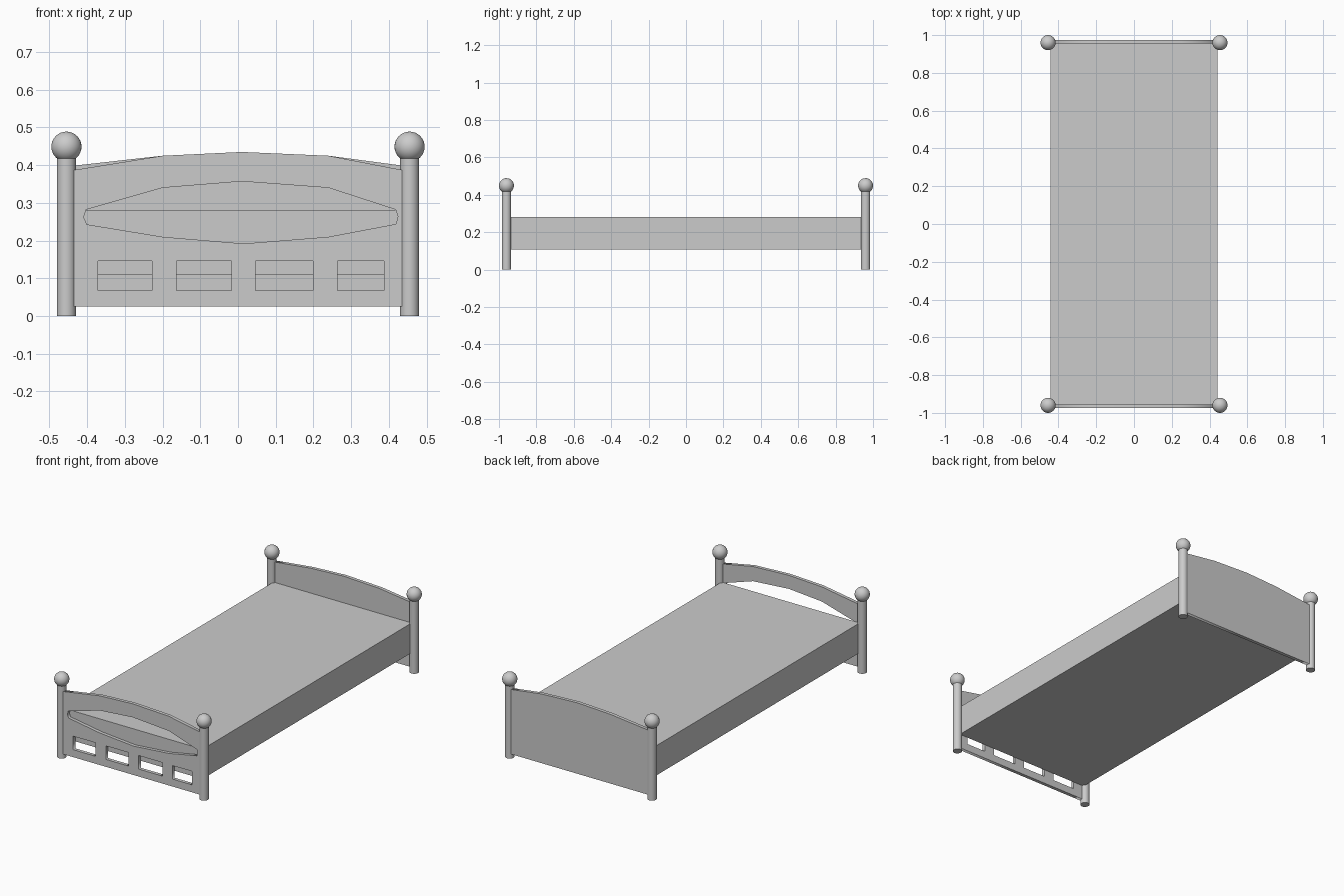
import bpy, math

if "Cube" in bpy.data.objects:
    bpy.data.objects.remove(bpy.data.objects["Cube"])

POST_X, POST_Y = 0.455, 0.96


def panel(name, loops, y):
    """Flat board from an outline plus hole loops in the xz plane."""
    cu = bpy.data.curves.new(name, 'CURVE')
    cu.dimensions = '2D'
    cu.fill_mode = 'BOTH'
    cu.extrude = 0.01
    for pts in loops:
        sp = cu.splines.new('POLY')
        sp.points.add(len(pts) - 1)
        for p, (x, z) in zip(sp.points, pts):
            p.co = (x, z, 0, 1)
        sp.use_cyclic_u = True
    ob = bpy.data.objects.new(name, cu)
    bpy.context.collection.objects.link(ob)
    ob.location.y = y
    ob.rotation_euler.x = math.pi / 2
    bpy.ops.object.select_all(action='DESELECT')
    ob.select_set(True)
    bpy.context.view_layer.objects.active = ob
    bpy.ops.object.convert(target='MESH')
    return bpy.context.object


def outline(edge_z):
    return [(-0.442, 0.025), (0.442, 0.025), (0.442, edge_z), (0.24, 0.425),
            (0.01, 0.435), (-0.2, 0.425), (-0.442, edge_z)]


# Mattress slab
bpy.ops.mesh.primitive_cube_add(size=1, location=(0, 0, 0.195))
slab = bpy.context.object
slab.name = "mattress"
slab.scale = (0.884, 1.912, 0.172)

# Front board: lens opening and four slots
lens = [(-0.403, 0.282), (-0.2, 0.34), (0.01, 0.357), (0.24, 0.34),
        (0.418, 0.282), (0.424, 0.264), (0.419, 0.244), (0.24, 0.21),
        (0.015, 0.192), (-0.2, 0.21), (-0.401, 0.243), (-0.409, 0.262)]
slots = [[(a, 0.068), (a, 0.146), (b, 0.146), (b, 0.068)]
         for a, b in ((-0.371, -0.228), (-0.163, -0.017), (0.047, 0.199), (0.264, 0.387))]
panel("front_board", [outline(0.386), lens] + slots, -0.965)

# Solid back board
panel("back_board", [outline(0.398)], 0.965)

# Corner posts with ball finials
for sy, end in ((-1, "front"), (1, "back")):
    for sx, side in ((-1, "left"), (1, "right")):
        x, y = sx * POST_X, sy * POST_Y
        bpy.ops.mesh.primitive_cylinder_add(vertices=32, radius=0.025, depth=0.42,
                                            location=(x, y, 0.21))
        bpy.context.object.name = f"{end}_{side}_post"
        bpy.ops.object.shade_smooth_by_angle()
        bpy.ops.mesh.primitive_uv_sphere_add(segments=32, ring_count=16, radius=0.04,
                                             location=(x, y, 0.449))
        bpy.context.object.name = f"{end}_{side}_finial"
        bpy.ops.object.shade_smooth()
